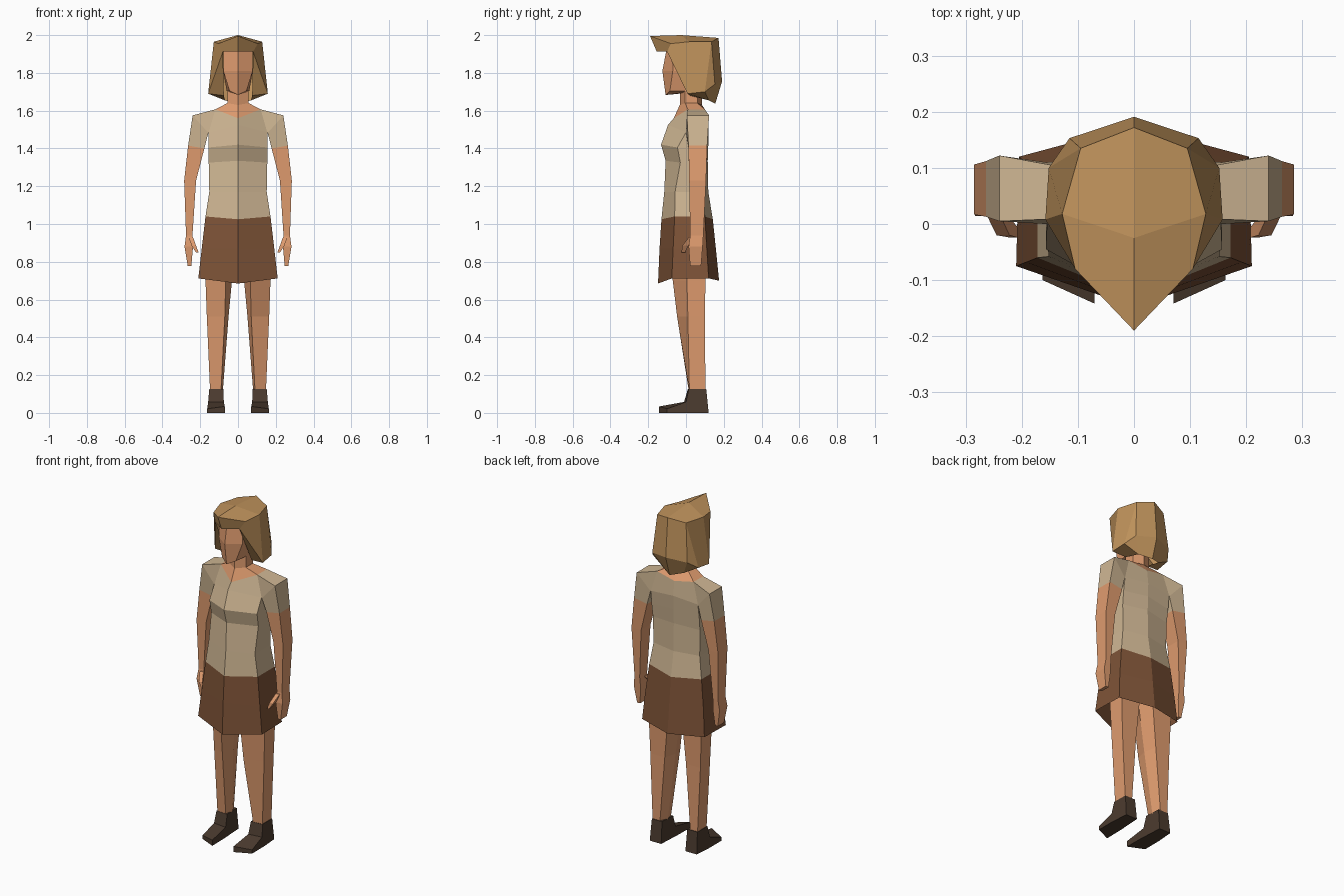
import bpy, bmesh


def material(name, rgb):
    # sRGB picture colour to linear
    m = bpy.data.materials.new(name)
    m.diffuse_color = [(c / 255) ** 2.2 for c in rgb] + [1]
    return m


SKIN = material("skin", (222, 154, 110))
SHIRT = material("cream_cloth", (206, 181, 146))
SKIRT = material("brown_cloth", (125, 84, 58))
SHOE = material("dark_leather", (76, 61, 50))
HAIR = material("hair_colour", (190, 145, 92))


def finish(name, bm, mat):
    """Mirror across x, weld, and make the object."""
    g = bm.verts[:] + bm.edges[:] + bm.faces[:]
    dup = bmesh.ops.duplicate(bm, geom=g)["geom"]
    for v in dup:
        if isinstance(v, bmesh.types.BMVert):
            v.co.x = -v.co.x
    bmesh.ops.remove_doubles(bm, verts=bm.verts, dist=0.0005)
    bmesh.ops.recalc_face_normals(bm, faces=bm.faces)
    me = bpy.data.meshes.new(name)
    bm.to_mesh(me)
    bm.free()
    me.materials.append(mat)
    bpy.context.collection.objects.link(bpy.data.objects.new(name, me))


def loft(name, rings, mat, closed=False, caps=(False, False)):
    """Skin rings of points; open rings run from front centre to back centre."""
    bm = bmesh.new()
    vs = [[bm.verts.new(p) for p in r] for r in rings]
    n = len(rings[0])
    for a, b in zip(vs, vs[1:]):
        for i in range(n if closed else n - 1):
            j = (i + 1) % n
            bm.faces.new((a[i], a[j], b[j], b[i]))
    for use, r in zip(caps, (vs[0], vs[-1])):
        if use:
            bm.faces.new(r)
    finish(name, bm, mat)


def box(x0, x1, y0, y1, z):
    """Four-sided limb section: inner front, outer front, outer back, inner back."""
    return [(x0, y0, z), (x1, y0, z), (x1, y1, z), (x0, y1, z)]


def six(fy, fsy, bsy, by, w, z, zc=None):
    """Half of a six-sided body section."""
    zc = z if zc is None else zc
    return [(0, fy, zc), (w, fsy, z), (w, bsy, z), (0, by, zc)]


# Skirt
waist = six(-.13, -.06, .10, .142, .172, 1.04, 1.025)
loft("skirt", [
    [(0, -.148, .685), (.21, -.075, .712), (.205, .12, .712), (0, .175, .70)],
    six(-.14, -.068, .11, .158, .192, .87),
    waist], SKIRT)

# Shirt body
neckline = [(0, -.065, 1.56), (.12, .01, 1.607), (.12, .10, 1.607), (0, .11, 1.585)]
loft("shirt_body", [
    waist,
    six(-.115, -.058, .088, .118, .152, 1.17),
    six(-.108, -.03, .09, .115, .155, 1.325, 1.335),
    six(-.132, -.045, .10, .118, .157, 1.405, 1.42),
    [(0, -.095, 1.525), (.155, 0, 1.485), (.155, .11, 1.485), (0, .12, 1.50)],
    neckline], SHIRT)

# Shoulders and short sleeves
hem = [(.178, .013, 1.40), (.264, .013, 1.415), (.264, .112, 1.415), (.178, .112, 1.40)]
loft("sleeves", [
    [(.155, 0, 1.485), (.12, .01, 1.607), (.12, .10, 1.607), (.155, .11, 1.485)],
    [(.157, 0, 1.482), (.24, .005, 1.575), (.24, .122, 1.575), (.157, .11, 1.482)],
    hem], SHIRT, closed=True)

# Neck and skin inside the neckline
loft("neck", [
    neckline,
    six(-.033, -.005, .06, .085, .056, 1.64, 1.63),
    six(-.03, -.005, .06, .08, .056, 1.74)], SKIN)

# Head
loft("head", [
    [(0, -.108, 1.683), (.045, -.085, 1.705), (.06, .04, 1.705), (0, .07, 1.70)],
    six(-.125, -.07, .06, .10, .078, 1.81),
    six(-.102, -.065, .06, .10, .078, 1.93)], SKIN, caps=(True, True))

# Hair with a pointed fringe
P = dict(
    E=(0, -.025, 2.0), T=(0, -.19, 1.995), A=(.105, -.08, 1.955), B=(.128, .018, 1.965),
    C=(.095, .135, 1.965), D=(0, .172, 1.985), M=(0, -.155, 1.912), F=(.08, -.10, 1.912),
    G=(.158, .008, 1.69), H=(.152, .10, 1.70), Q=(.115, .153, 1.74), I=(0, .191, 1.755),
    J=(0, .155, 1.637), K=(.07, .12, 1.655), L=(.075, .02, 1.68))
bm = bmesh.new()
V = {k: bm.verts.new(p) for k, p in P.items()}
for f in ("ETAB", "EBCD", "TMFA", "AFGB", "BGHC", "CHQ", "CQID",
          "QKJI", "HKQ", "GLKH", "FLG"):
    bm.faces.new([V[k] for k in f])
finish("hair", bm, HAIR)

# Arms
loft("arms", [
    hem,
    box(.222, .285, .017, .106, 1.23),
    box(.241, .275, .022, .092, .94)], SKIN, closed=True)

# Hands
loft("hands", [
    box(.241, .275, .022, .092, .94),
    box(.238, .283, .014, .088, .88),
    box(.247, .266, .022, .08, .778)], SKIN, closed=True, caps=(False, True))

# Thumbs
loft("thumbs", [
    box(.238, .262, .015, .05, .93),
    box(.222, .245, -.02, .012, .885),
    box(.208, .222, -.024, -.005, .848)], SKIN, closed=True, caps=(True, True))


# Legs: front ridge, outer front, outer back, inner back, inner
def leg(fx, fy, ox, ofy, by, ix, z):
    return [(fx, fy, z), (ox, ofy, z), (ox, by, z), (ix + .02, by, z), (ix, (fy + by) / 2, z)]


loft("legs", [
    leg(.07, -.085, .178, .005, .105, .02, .84),
    leg(.065, -.07, .172, .005, .103, .032, .70),
    leg(.07, -.047, .165, .01, .10, .05, .51),
    leg(.09, .014, .148, .018, .103, .08, .12)], SKIN, closed=True, caps=(True, True))

# Shoes
loft("shoes", [
    [(.07, -.142, 0), (.163, -.10, 0), (.163, -.10, .022), (.07, -.142, .034)],
    [(.072, -.01, 0), (.163, .0, 0), (.158, .0, .058), (.075, -.01, .058)],
    [(.074, .012, 0), (.163, .015, 0), (.152, .015, .127), (.078, .010, .127)],
    [(.08, .12, 0), (.155, .12, 0), (.15, .107, .127), (.083, .107, .127)],
], SHOE, closed=True, caps=(True, True))
